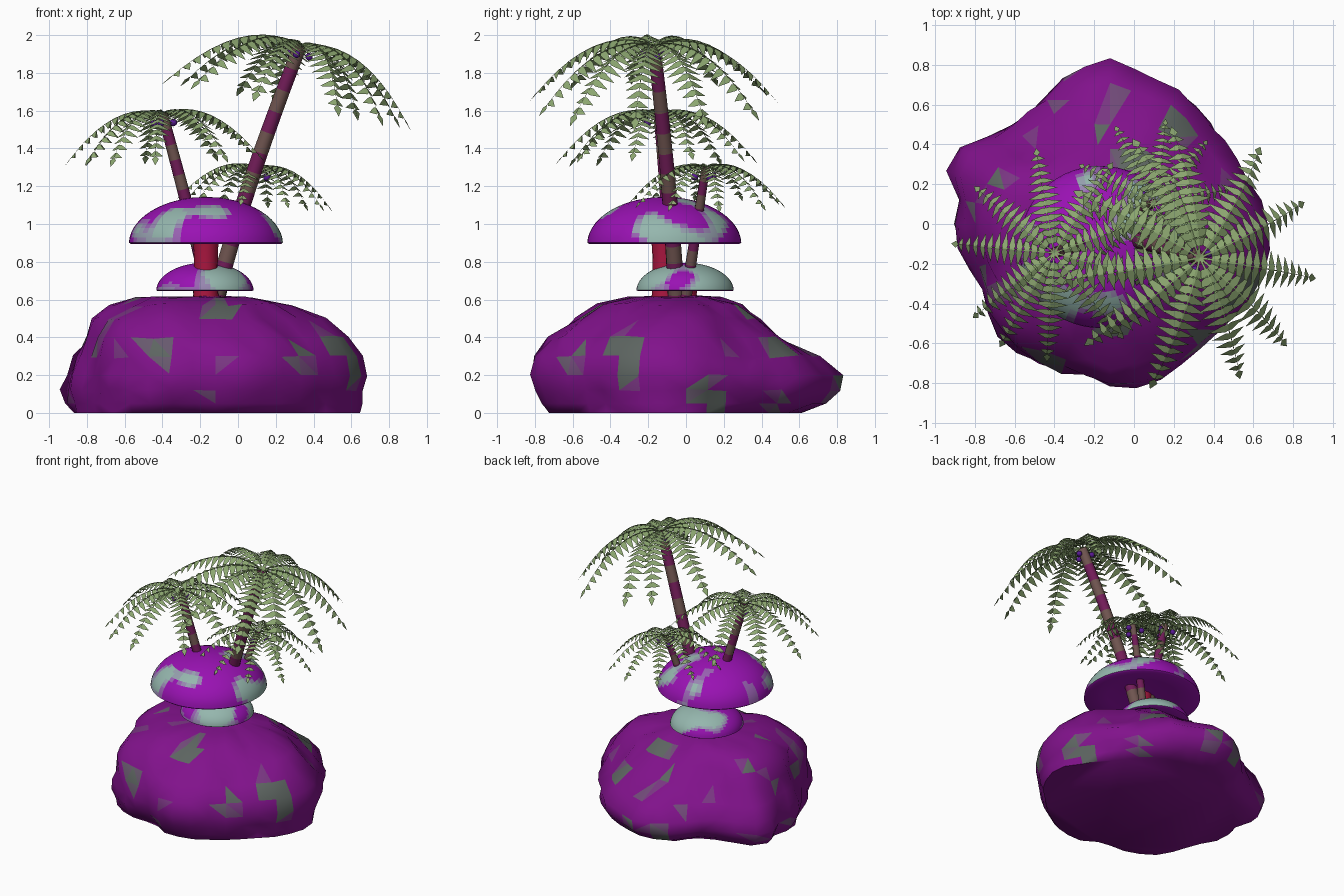
import bpy, bmesh, math, random
from mathutils import Vector, Matrix, noise

if "Cube" in bpy.data.objects:
    bpy.data.objects.remove(bpy.data.objects["Cube"])

random.seed(4)


def material(name, rgb):
    m = bpy.data.materials.new(name)
    m.diffuse_color = (*rgb, 1)
    m.use_nodes = True
    m.node_tree.nodes["Principled BSDF"].inputs["Base Color"].default_value = m.diffuse_color
    return m


def blend(name, c0, c1, n=5):
    """Short ramp of materials for soft-edged patches."""
    a, b = Vector(c0), Vector(c1)
    return [material(f"{name}_{i}", a.lerp(b, i / (n - 1))) for i in range(n)]


ROCK = blend("rock", (0.22, 0.006, 0.26), (0.11, 0.13, 0.12))
CAP = blend("cap", (0.32, 0.006, 0.45), (0.30, 0.47, 0.42))
RED = material("stem_red", (0.40, 0.008, 0.05))
BARK = material("bark", (0.17, 0.012, 0.10))
BAND = material("bark_band", (0.16, 0.09, 0.08))
LEAF = material("leaf", (0.26, 0.38, 0.16))
NUT = material("nut", (0.10, 0.01, 0.30))


def finish(bm, name, mats, angle=None):
    me = bpy.data.meshes.new(name)
    bm.to_mesh(me)
    bm.free()
    ob = bpy.data.objects.new(name, me)
    bpy.context.collection.objects.link(ob)
    for m in mats:
        me.materials.append(m)
    if angle:
        bpy.ops.object.select_all(action='DESELECT')
        ob.select_set(True)
        bpy.context.view_layer.objects.active = ob
        bpy.ops.object.shade_smooth_by_angle(angle=math.radians(angle))
    return ob


def skin(bm, rings):
    """Bridge a list of point rings and close both ends."""
    rows = [[bm.verts.new(p) for p in r] for r in rings]
    n = len(rows[0])
    for k, (a, b) in enumerate(zip(rows, rows[1:])):
        for i in range(n):
            f = bm.faces.new((a[i], a[(i + 1) % n], b[(i + 1) % n], b[i]))
            f.tag = bool(k % 2)
    bm.faces.new(rows[0][::-1])
    bm.faces.new(rows[-1])


def patches(bm, scale, limit, seed):
    bm.normal_update()
    for f in bm.faces:
        p = f.calc_center_median() * scale + Vector((seed, seed, seed))
        if f.normal.z > -0.8:
            f.material_index = max(0, min(4, int((noise.noise(p) - limit) * 18 + 1)))


def interp(pairs, x):
    for (x0, y0), (x1, y1) in zip(pairs, pairs[1:]):
        if x0 <= x <= x1:
            return y0 + (y1 - y0) * (x - x0) / (x1 - x0)


# Rock: plan outline scaled by a different height profile on each side
CENTRE = Vector((-0.12, 0, 0))
OUTLINE = [(0.70, -0.1), (0.63, 0.12), (0.51, 0.3), (0.41, 0.5), (0.2, 0.69), (0.05, 0.77),
           (-0.15, 0.85), (-0.28, 0.8), (-0.4, 0.7), (-0.52, 0.57), (-0.65, 0.46),
           (-0.88, 0.4), (-0.94, 0.25), (-0.89, 0.1), (-0.91, -0.05), (-0.81, -0.27),
           (-0.75, -0.5), (-0.62, -0.65), (-0.44, -0.73), (-0.25, -0.75), (-0.08, -0.83),
           (0.2, -0.75), (0.35, -0.61), (0.5, -0.46), (0.65, -0.3)]
polar = sorted((math.atan2(y, x + 0.12) % math.tau, math.hypot(x + 0.12, y)) for x, y in OUTLINE)
polar = [(polar[-1][0] - math.tau, polar[-1][1])] + polar + [(polar[0][0] + math.tau, polar[0][1])]
LEVELS = [0, 0.05, 0.12, 0.2, 0.3, 0.4, 0.5, 0.57, 0.61, 0.62]
RIGHT = [.94, .95, .96, 1, .95, .85, .71, .50, .22, .06]
BACK = [.72, .89, .98, .99, .84, .62, .46, .33, .18, .06]
LEFT = [.95, .98, 1, .97, .92, .87, .83, .72, .56, .20]
FRONT_LEFT = [.92, .94, .96, .97, .97, .94, .85, .68, .50, .15]
FRONT = [.90, .94, .98, 1, .98, .89, .70, .55, .36, .10]


def mean(a, b):
    return [(p + q) / 2 for p, q in zip(a, b)]


SIDES = [RIGHT, mean(RIGHT, BACK), BACK, mean(BACK, LEFT),
         LEFT, FRONT_LEFT, FRONT, mean(FRONT, RIGHT)]
rings = []
N = 40
for k, z in enumerate(LEVELS):
    ring = []
    for i in range(N):
        a = math.tau * i / N
        q = 8 * i / N
        s0, s1 = SIDES[int(q)][k], SIDES[(int(q) + 1) % 8][k]
        r = interp(polar, a) * (s0 + (s1 - s0) * (q % 1))
        p = CENTRE + Vector((r * math.cos(a), r * math.sin(a), z))
        d = noise.noise(p * 5) * 0.035 + noise.noise(p * 11) * 0.025
        r = max(r + (d if k < 8 else 0), 0.02)
        ring.append((CENTRE.x + r * math.cos(a), r * math.sin(a), z + (0.4 * d if k > 1 else 0)))
    rings.append(ring)
bm = bmesh.new()
skin(bm, rings)
bmesh.ops.triangulate(bm, faces=bm.faces[:])
patches(bm, 5, 0.32, 3)
finish(bm, "rock", ROCK, 60)


# Mushrooms: domed cap with hollow underside, flared stem
def circle(c, r, z, n=56):
    return [(c[0] + r * math.cos(math.tau * i / n), c[1] + r * math.sin(math.tau * i / n), z)
            for i in range(n)]


def mushroom(name, c, r, z, h, stem, limit, seed):
    prof = [(0.02, 0.12 * h), (0.6 * r, 0.09 * h), (0.97 * r, 0)]
    prof += [(r * math.cos(math.radians(t)), h * math.sin(math.radians(t)))
             for t in (2, 8, 14, 20, 26, 32, 38, 44, 50, 56, 62, 68, 74, 80, 87)]
    b = bmesh.new()
    skin(b, [circle(c, pr, z + pz) for pr, pz in prof])
    patches(b, 4.5, limit, seed)
    finish(b, name + "_cap", CAP, 50)
    b = bmesh.new()
    skin(b, [circle(c, pr, pz, 16) for pr, pz in
             ((stem * 1.15, 0.55), (stem * 0.95, 0.68), (stem, z - 0.03), (stem * 1.1, z + 0.1 * h + 0.01))])
    finish(b, name + "_stem", [RED], 50)


mushroom("large_mushroom", (-0.17, -0.115), 0.408, 0.893, 0.25, 0.064, 0.15, 1.3)
mushroom("small_mushroom", (-0.175, -0.005), 0.258, 0.645, 0.15, 0.06, -0.1, 7.7)


# Palms
def trunk(name, pts, r0, r1, steps=14):
    p0, p1, p2 = map(Vector, pts)
    rings = []
    for k in range(steps + 1):
        t = k / steps
        c = p0 * (1 - t) ** 2 + p1 * 2 * t * (1 - t) + p2 * t * t
        d = (p1 - p0) * (1 - t) + (p2 - p1) * t
        rot = d.to_track_quat('Z', 'Y')
        rad = r0 + (r1 - r0) * t
        rings.append([c + rot @ Vector(p) for p in circle((0, 0), rad, 0, 10)])
    b = bmesh.new()
    skin(b, rings)
    for f in b.faces:
        f.material_index = int(f.tag)
    finish(b, name, [BARK, BAND], 50)


def frond(b, mat, length, pairs):
    """Arched stalk along +x with broad pointed leaflets drooping either side."""
    def at(t):
        return Vector((length * t, 0, length * (0.33 * t - 0.80 * t * t)))

    def blade(points):
        b.faces.new([b.verts.new(mat @ p) for p in points])

    skin(b, [[mat @ (at(k / 10) + Vector((0, math.cos(a), math.sin(a))) * length * 0.010 * (1.1 - k / 10))
              for a in (0.52, 2.62, 4.71)] for k in range(11)])
    for k in range(pairs):
        t = 0.12 + 0.82 * k / (pairs - 1)
        along = (at(t + 0.01) - at(t - 0.01)).normalized()
        up = along.cross(Vector((0, -1, 0)))
        up = up if up.z > 0 else -up
        ln = length * (0.06 + 0.13 * math.sin(math.pi * t ** 0.75))
        w = along * length * 0.034
        for s in (-1, 1):
            d = (Vector((0, s, 0)) + along * 0.15 - up * 0.45).normalized()
            mid = at(t) + d * ln * 0.2
            blade((at(t) - w * 0.7, at(t) + w * 0.7, mid + w, at(t) + d * ln, mid - w))
    end = (at(1) - at(0.95)).normalized()
    side = Vector((0, length * 0.035, 0))
    tip = at(0.96)
    blade((tip, tip + end * length * 0.04 + side, tip + end * length * 0.12, tip + end * length * 0.04 - side))


def crown(name, top, length, lean, angles, pairs):
    base = Matrix.Translation(top) @ Matrix.Rotation(math.radians(lean), 4, 'Y')
    b = bmesh.new()
    for a in angles:
        frond(b, base @ Matrix.Rotation(math.radians(a), 4, 'Z'),
              length * random.uniform(0.98, 1.03), pairs)
    finish(b, name + "_fronds", [LEAF])
    b = bmesh.new()
    for a in (20, 140, 260):
        p = base @ Vector((0.06 * math.cos(math.radians(a)), 0.06 * math.sin(math.radians(a)), -0.05))
        bmesh.ops.create_icosphere(b, subdivisions=2, radius=0.02, matrix=Matrix.Translation(p))
    finish(b, name + "_nuts", [NUT], 60)


TALL, MID, SMALL = (0.33, -0.17, 1.945), (-0.40, -0.145, 1.585), (0.10, 0.105, 1.30)
trunk("tall_palm_trunk", [(-0.13, -0.05, 0.55), (0.0, -0.07, 1.1), TALL], 0.046, 0.036)
trunk("middle_palm_trunk", [(-0.13, -0.07, 0.55), (-0.24, -0.09, 1.0), MID], 0.038, 0.028)
trunk("small_palm_trunk", [(-0.11, -0.01, 0.55), (-0.02, 0.05, 0.95), SMALL], 0.032, 0.022, 10)
crown("tall_palm", TALL, 0.65, 11,
      [-9, 25, 56, 97, 115, 150, 190, 220, 254, 294, 319], 13)
crown("middle_palm", MID, 0.52, -2,
      [101, 141, 175, 218, 239, 265, 308, 345, 20, 58], 12)
crown("small_palm", SMALL, 0.405, 4,
      [10, 48, 80, 115, 152, 188, 224, 260, 296, 332], 11)
